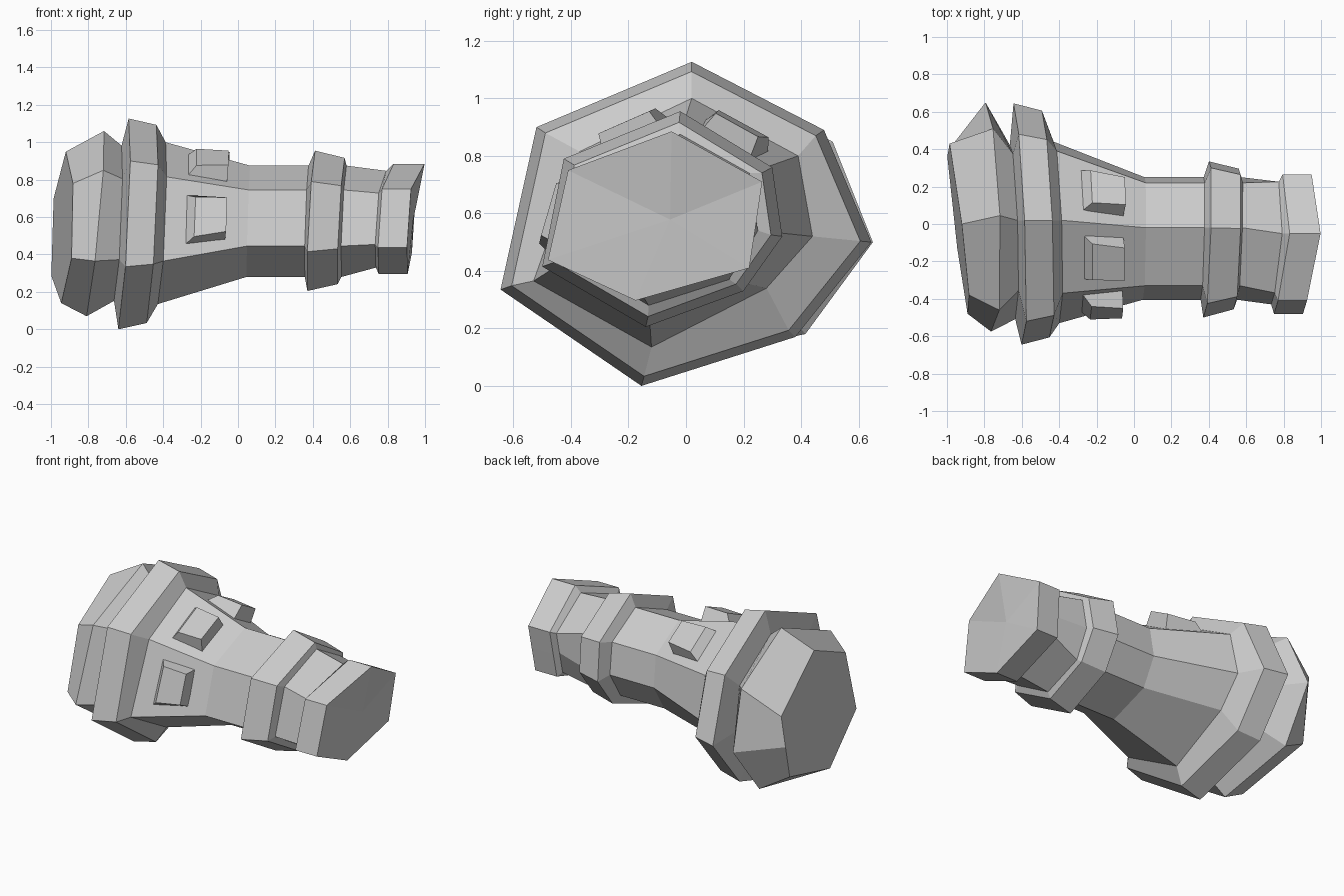
import bpy
import bmesh
from mathutils import Vector

if "Cube" in bpy.data.objects:
    bpy.data.objects.remove(bpy.data.objects["Cube"])

grey = bpy.data.materials.new("light grey")
grey.diffuse_color = (0.6, 0.6, 0.6, 1)
grey.use_nodes = True
grey.node_tree.nodes["Principled BSDF"].inputs["Base Color"].default_value = grey.diffuse_color

# Seven-sided cross-sections (y, z): top, front upper, front lower, bottom,
# back lower, back middle, back upper
END = [(0, .95), (-.38, .78), (-.48, .38), (-.13, .14), (.36, .285), (.395, .49), (.43, .70)]
BASE = [(.045, 1.06), (-.46, .85), (-.575, .365), (-.13, .07), (.415, .18), (.65, .50), (.51, .85)]
COLLAR = [(.02, 1.127), (-.52, .90), (-.645, .335), (-.155, 0), (.38, .17), (.645, .50), (.48, .89)]
ROOT = [(.02, 1.0), (-.37, .815), (-.53, .365), (-.12, .135), (.28, .34), (.44, .52), (.39, .80)]
SHAFT = [(-.02, .875), (-.33, .745), (-.405, .445), (-.13, .28), (.15, .37), (.25, .54), (.22, .74)]
BAND = [(-.02, .955), (-.425, .79), (-.5, .415), (-.14, .205), (.20, .33), (.335, .52), (.30, .76)]
MUZZLE = [(-.05, .885), (-.41, .75), (-.48, .438), (-.175, .297), (.22, .41), (.243, .56), (.265, .71)]


def ring(profile, x, sy=0.0, sz=0.05, scale=1.0, peak=0.0, center=(-.06, .57)):
    """Tilted ring: x leans with y and z; peak pushes the top corner along x."""
    pts = []
    for j, (y, z) in enumerate(profile):
        y = center[0] + (y - center[0]) * scale
        z = center[1] + (z - center[1]) * scale
        pts.append(Vector((x + sy * y + sz * (z - .56) + (peak if j == 0 else 0), y, z)))
    return pts


def finish(name, bm):
    mesh = bpy.data.meshes.new(name)
    bm.to_mesh(mesh)
    bm.free()
    mesh.materials.append(grey)
    bpy.context.collection.objects.link(bpy.data.objects.new(name, mesh))


def loft(name, rings, cap_start=False, cap_end=False):
    bm = bmesh.new()
    vs = [[bm.verts.new(p) for p in r] for r in rings]
    n = len(vs[0])
    for a, b in zip(vs, vs[1:]):
        for j in range(n):
            k = (j + 1) % n
            bm.faces.new((a[j], a[k], b[k], b[j]))
    if cap_start:
        bm.faces.new(vs[0][::-1])
    if cap_end:
        mid = bm.verts.new(sum(rings[-1], Vector()) / n)
        for j in range(n):
            bm.faces.new((mid, vs[-1][j], vs[-1][(j + 1) % n]))
    finish(name, bm)


# Rings shared by neighbouring parts
groove = ring(ROOT, -.645, -.04, .055, .96, center=(0, .56))
root = ring(ROOT, -.41, -.04, .055)
waist = ring(SHAFT, .055, .01, .03)
shaft_end = ring(SHAFT, .368, .02, .03)
neck_start = ring(SHAFT, .568, .03, .04)
neck_end = ring(MUZZLE, .757, .04, .06, .88, peak=.02)

loft("rear_base", [ring(END, -.94, -.123, .05), ring(BASE, -.765, -.035, .1), groove],
     cap_start=True)
loft("rear_collar", [groove,
                     ring(COLLAR, -.615, -.04, .055),
                     ring(COLLAR, -.465, -.04, .055, .94, center=(0, .56)),
                     root])
loft("tapered_body", [root, waist, shaft_end])
loft("front_collar", [shaft_end,
                      ring(BAND, .393, .03, .05),
                      ring(BAND, .553, .03, .05, .9),
                      neck_start])
loft("neck", [neck_start, neck_end])
loft("muzzle", [neck_end,
                ring(MUZZLE, .775, .04, .06, peak=.04),
                ring(MUZZLE, .93, .04, .06, peak=.05)], cap_end=True)


def stud(name, j, k):
    """Bevelled block raised from the body side between corners j and k."""
    def on_side(u, v):
        return root[j].lerp(waist[j], u).lerp(root[k].lerp(waist[k], u), v)

    normal = (on_side(1, .5) - on_side(0, .5)).cross(on_side(.5, 1) - on_side(.5, 0)).normalized()
    if normal.dot(on_side(.5, .5) - Vector((-.2, 0, .56))) < 0:
        normal.negate()
    low = [on_side(u, v) - normal * .02 for u, v in ((.24, .18), (.74, .18), (.74, .84), (.24, .84))]
    high = [on_side(u, v) + normal * h
            for u, v, h in ((.34, .25, .055), (.71, .25, .09), (.71, .78, .09), (.34, .78, .055))]
    bm = bmesh.new()
    a = [bm.verts.new(p) for p in low]
    b = [bm.verts.new(p) for p in high]
    bm.faces.new(a)
    bm.faces.new(b)
    for i in range(4):
        m = (i + 1) % 4
        bm.faces.new((a[i], a[m], b[m], b[i]))
    bmesh.ops.recalc_face_normals(bm, faces=bm.faces)
    finish(name, bm)


# Three studs on the front and upper sides
stud("stud_front", 1, 2)
stud("stud_upper_front", 0, 1)
stud("stud_upper_back", 0, 6)
